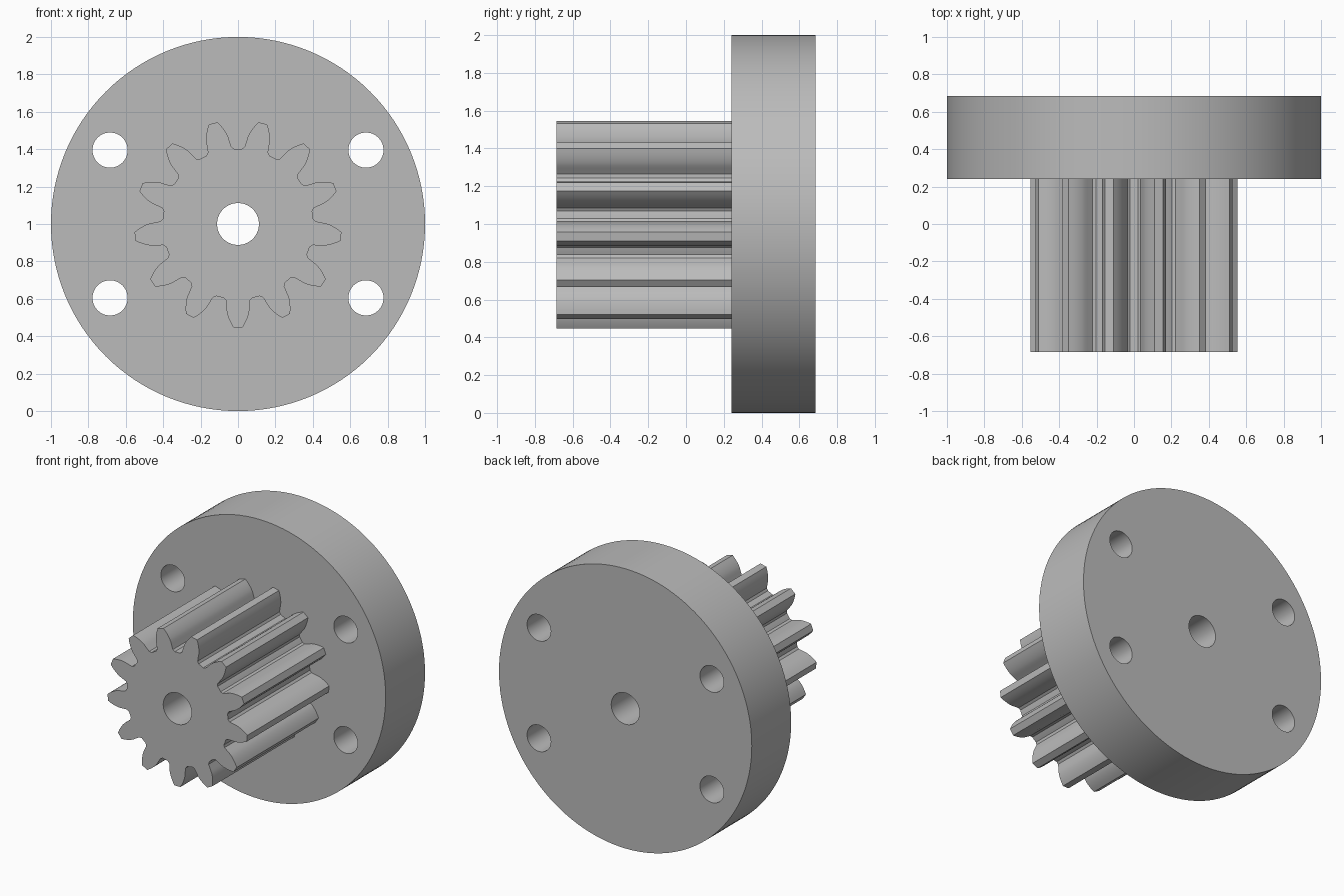
import bpy
from math import sin, cos, tan, acos, pi, radians

if "Cube" in bpy.data.objects:
    bpy.data.objects.remove(bpy.data.objects["Cube"], do_unlink=True)

steel = bpy.data.materials.new("grey_steel")
steel.use_nodes = True
colour = (0.5, 0.5, 0.5, 1)
steel.diffuse_color = colour
steel.node_tree.nodes["Principled BSDF"].inputs["Base Color"].default_value = colour


def circle(radius, x=0, y=0, count=64):
    return [(x + radius * cos(2 * pi * i / count), y + radius * sin(2 * pi * i / count))
            for i in range(count)]


def gear_outline(teeth, tip, root):
    """Involute teeth with a small fillet at the root; one tooth points down."""
    pitch = tip * teeth / (teeth + 2)
    base = pitch * cos(radians(20))

    def half_angle(r):
        a, p = acos(min(1, base / r)), radians(20)
        return pi / (2 * teeth) + (tan(p) - p) - (tan(a) - a)

    gap = pi / teeth
    flank = [(root, gap - 0.01), (root, gap - 0.05), (root + 0.012, half_angle(base) + 0.02)]
    for i in range(7):
        r = base + (tip - base) * i / 6
        flank.append((r, half_angle(r)))
    points = []
    for t in range(teeth):
        middle = -pi / 2 + 2 * pi * t / teeth
        side = [(r, middle - a) for r, a in flank]
        side += [(r, middle + a) for r, a in reversed(flank)]
        points += [(r * cos(a), r * sin(a)) for r, a in side]
    return points


def extruded(name, loops, front, back):
    """Fill the outlines (inner loops become holes) and extrude along y."""
    curve = bpy.data.curves.new(name, 'CURVE')
    curve.dimensions = '2D'
    curve.fill_mode = 'BOTH'
    curve.extrude = (back - front) / 2
    for loop in loops:
        spline = curve.splines.new('POLY')
        spline.points.add(len(loop) - 1)
        for point, (x, y) in zip(spline.points, loop):
            point.co = (x, y, 0, 1)
        spline.use_cyclic_u = True
    curve.materials.append(steel)
    obj = bpy.data.objects.new(name, curve)
    bpy.context.collection.objects.link(obj)
    obj.location = (0, (front + back) / 2, 1)
    obj.rotation_euler = (pi / 2, 0, 0)
    bpy.ops.object.select_all(action='DESELECT')
    obj.select_set(True)
    bpy.context.view_layer.objects.active = obj
    bpy.ops.object.convert(target='MESH')
    bpy.ops.object.transform_apply(location=False, rotation=True, scale=False)
    bpy.ops.object.shade_smooth_by_angle(angle=radians(25))
    return obj


bore = circle(0.112)

# Round flange with four bolt holes and the shaft bore
bolt_holes = [circle(0.094, sx * 0.684, sy * 0.395, 48) for sx in (-1, 1) for sy in (-1, 1)]
extruded("flange", [circle(1, count=128), bore] + bolt_holes, 0.24, 0.685)

# Pinion in front of the flange
extruded("pinion_gear", [gear_outline(13, 0.555, 0.402), bore], -0.685, 0.24)
